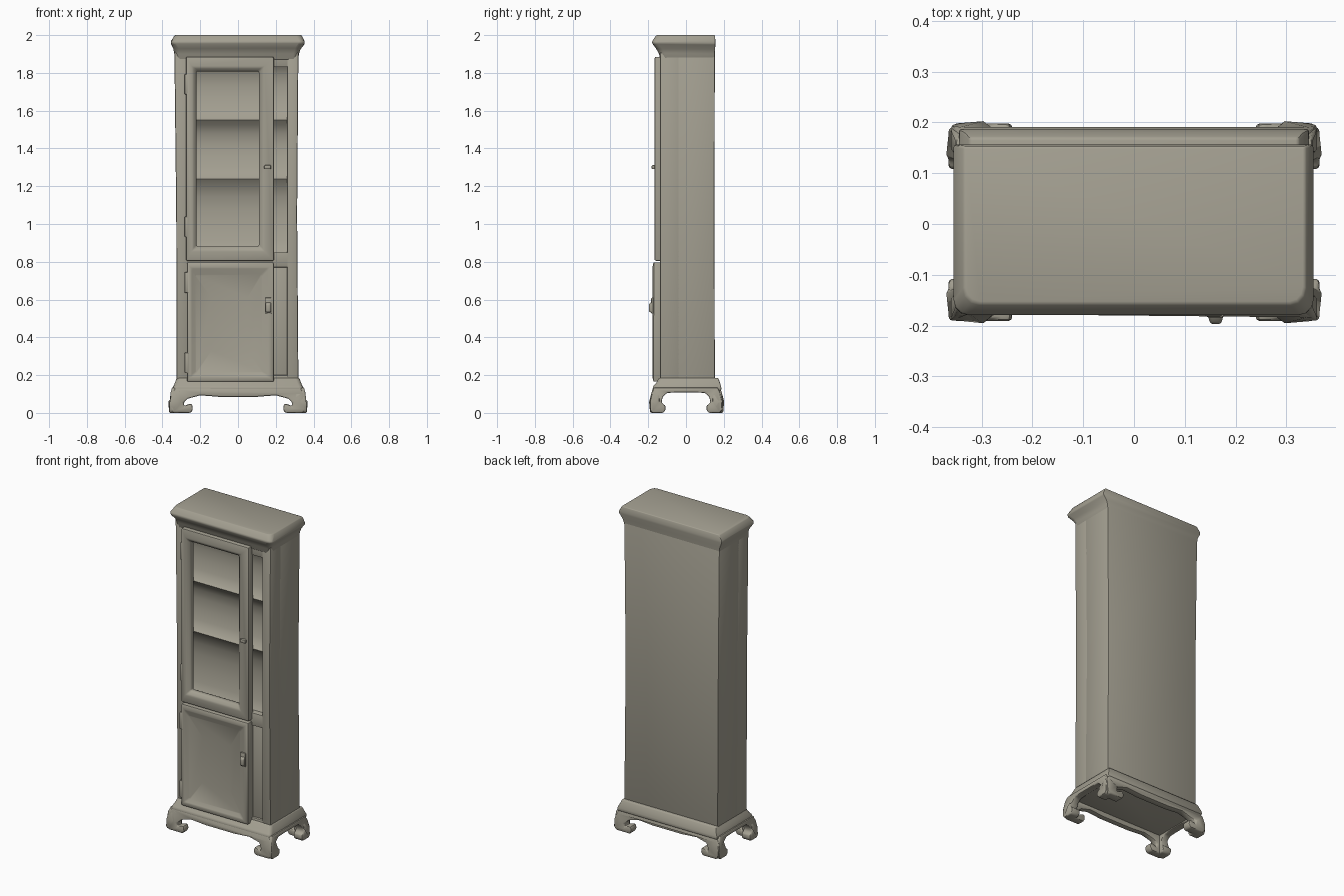
import bpy, bmesh, math

cube = bpy.data.objects.get("Cube")
if cube:
    bpy.data.objects.remove(cube, do_unlink=True)

paint = bpy.data.materials.new("warm grey")
paint.use_nodes = True
COLOUR = (0.37, 0.35, 0.285, 1)
paint.diffuse_color = COLOUR
paint.node_tree.nodes["Principled BSDF"].inputs["Base Color"].default_value = COLOUR


def finish(name, bm, bevel=0.0):
    """Round the hard edges, smooth shade and link the part."""
    bmesh.ops.recalc_face_normals(bm, faces=bm.faces[:])
    if bevel:
        hard = [e for e in bm.edges if len(e.link_faces) == 2
                and e.calc_face_angle(0) > math.radians(35)]
        bmesh.ops.bevel(bm, geom=hard, offset=bevel, segments=2,
                        profile=0.5, affect='EDGES', clamp_overlap=True)
    mesh = bpy.data.meshes.new(name)
    bm.to_mesh(mesh)
    bm.free()
    mesh.materials.append(paint)
    obj = bpy.data.objects.new(name, mesh)
    bpy.context.collection.objects.link(obj)
    bpy.ops.object.select_all(action='DESELECT')
    obj.select_set(True)
    bpy.context.view_layer.objects.active = obj
    bpy.ops.object.shade_smooth_by_angle(angle=math.radians(40))


def loft(name, rings, axis='z', loop=False, bevel=0.0, corner=0.0):
    """Skin rectangles (a0, a1, b0, b1, level) stacked along an axis.

    corner rounds the two upright front edges."""
    bm = bmesh.new()
    rows = []
    for a0, a1, b0, b1, c in rings:
        corners = [(a0, b0), (a1, b0), (a1, b1), (a0, b1)]
        rows.append([bm.verts.new((a, b, c) if axis == 'z' else (a, c, b))
                     for a, b in corners])
    pairs = list(zip(rows, rows[1:]))
    if loop:
        pairs.append((rows[-1], rows[0]))
    else:
        bm.faces.new(rows[0])
        bm.faces.new(rows[-1])
    for low, high in pairs:
        for i in range(4):
            j = (i + 1) % 4
            bm.faces.new((low[i], low[j], high[j], high[i]))
    if corner:
        bmesh.ops.recalc_face_normals(bm, faces=bm.faces[:])
        uprights = [bm.edges.get((low[i], high[i])) for low, high in pairs for i in (0, 1)]
        bmesh.ops.bevel(bm, geom=uprights, offset=corner, segments=3,
                        profile=0.5, affect='EDGES', clamp_overlap=True)
    finish(name, bm, bevel)


def box(name, x0, x1, y0, y1, z0, z1, bevel=0.006):
    loft(name, [(x0, x1, y0, y1, z0), (x0, x1, y0, y1, z1)], bevel=bevel)


def prism(name, inner, outer, bevel=0.0):
    """Join two matching outlines into a solid."""
    bm = bmesh.new()
    a = [bm.verts.new(p) for p in inner]
    b = [bm.verts.new(p) for p in outer]
    bm.faces.new(a)
    bm.faces.new(b)
    for i in range(len(a)):
        j = (i + 1) % len(a)
        bm.faces.new((a[i], a[j], b[j], b[i]))
    finish(name, bm, bevel)


# Carcass behind the face frame
loft("carcass", [(-0.325, 0.32, -0.045, 0.153, 0.15),
                 (-0.327, 0.313, -0.045, 0.15, 1.05),
                 (-0.337, 0.32, -0.045, 0.153, 1.93)], bevel=0.006)

# Face frame, stiles reaching back into the carcass
FRONT, BACK = -0.137, -0.03
loft("left_stile", [(-0.325, -0.265, FRONT, BACK, 0.15), (-0.327, -0.265, FRONT, BACK, 1.05),
                    (-0.337, -0.265, FRONT, BACK, 1.93)], bevel=0.008)
loft("right_stile", [(0.26, 0.32, FRONT, BACK, 0.15), (0.26, 0.313, FRONT, BACK, 1.05),
                     (0.26, 0.32, FRONT, BACK, 1.93)], bevel=0.008)
for name, z0, z1 in (("top_rail", 1.83, 1.93), ("middle_rail", 0.77, 0.85),
                     ("bottom_rail", 0.15, 0.2)):
    box(name, -0.28, 0.27, FRONT + 0.002, BACK, z0, z1)
box("lower_side_panel", 0.15, 0.27, -0.122, BACK, 0.18, 0.8)

# Hollow shelf bays, each a broad cove between two thin lips
outline = [(-0.035, 0.83)]
levels = [0.83, 1.235, 1.548, 1.86]
for z0, z1 in zip(levels, levels[1:]):
    h = z1 - z0
    outline += [(-0.116, z0 + 0.003), (-0.1, z0 + 0.05 * h), (-0.08, z0 + 0.2 * h),
                (-0.066, z0 + 0.4 * h), (-0.06, z0 + 0.6 * h), (-0.068, z0 + 0.78 * h),
                (-0.088, z0 + 0.92 * h), (-0.112, z1 - 0.003)]
outline.append((-0.035, 1.86))
prism("shelves", [(-0.28, y, z) for y, z in outline], [(0.27, y, z) for y, z in outline])

# Glazed upper door, an open frame with a sloping inner edge
loft("upper_door", [(-0.275, 0.19, 0.805, 1.885, -0.118),
                    (-0.275, 0.19, 0.805, 1.885, -0.166),
                    (-0.24, 0.135, 0.86, 1.83, -0.168),
                    (-0.22, 0.11, 0.882, 1.808, -0.148),
                    (-0.22, 0.11, 0.882, 1.808, -0.118)],
     axis='y', loop=True, bevel=0.007)

# Lower door with a dished panel
loft("lower_door", [(-0.27, 0.19, 0.165, 0.797, -0.118),
                    (-0.27, 0.19, 0.165, 0.797, -0.172),
                    (-0.25, 0.165, 0.19, 0.77, -0.178),
                    (-0.225, 0.128, 0.212, 0.732, -0.160),
                    (-0.14, 0.05, 0.33, 0.61, -0.146)],
     axis='y', bevel=0.007)

# Hinges and handles
for i, z in enumerate((1.74, 0.985, 0.69, 0.265)):
    y = -0.158 if z > 0.8 else -0.166
    box(f"hinge_{i + 1}", -0.284, -0.257, y - 0.008, -0.12, z - 0.055, z + 0.055, 0.008)
box("lower_handle_plate", 0.142, 0.178, -0.184, -0.17, 0.525, 0.61, 0.005)
loft("lower_handle", [(0.145, 0.176, 0.53, 0.59, -0.178), (0.15, 0.172, 0.535, 0.575, -0.197)],
     axis='y', bevel=0.006)
box("upper_handle", 0.138, 0.175, -0.182, -0.16, 1.29, 1.312, 0.006)

# Flared cornice
loft("cornice", [(-0.333, 0.318, -0.137, 0.15, 1.87),
                 (-0.337, 0.322, -0.142, 0.153, 1.90),
                 (-0.341, 0.331, -0.155, 0.154, 1.925),
                 (-0.355, 0.353, -0.178, 0.156, 1.953),
                 (-0.355, 0.353, -0.18, 0.156, 1.968),
                 (-0.335, 0.337, -0.157, 0.153, 2.0)], bevel=0.005, corner=0.028)

# Base moulding
loft("base", [(-0.335, 0.335, -0.165, 0.178, 0.115),
              (-0.345, 0.345, -0.177, 0.188, 0.12),
              (-0.343, 0.343, -0.175, 0.186, 0.14),
              (-0.333, 0.333, -0.157, 0.18, 0.16),
              (-0.324, 0.324, -0.142, 0.17, 0.186)], bevel=0.006, corner=0.02)

# Scrolled aprons with curled feet, half outlines mirrored
front_half = [(0.33, 0.135), (0.348, 0.105), (0.36, 0.06), (0.357, 0.015), (0.342, 0.0),
              (0.25, 0.0), (0.238, 0.02), (0.243, 0.048), (0.262, 0.046),
              (0.285, 0.036), (0.288, 0.055), (0.265, 0.076), (0.2, 0.093), (0.1, 0.085)]
side_half = [(0.168, 0.135), (0.18, 0.105), (0.19, 0.06), (0.189, 0.015), (0.18, 0.0),
             (0.12, 0.0), (0.108, 0.015), (0.109, 0.04), (0.122, 0.046),
             (0.13, 0.06), (0.122, 0.085), (0.1, 0.106), (0.04, 0.108)]


def apron(name, half, place, inner, outer, foot_start):
    """Apron plate whose feet kick outwards."""
    full = half + [(-u, z) for u, z in reversed(half)]

    def depth(u, z):
        return outer + (0.014 if abs(u) > foot_start and z < 0.07 else 0)
    prism(name, [place(u, inner, z) for u, z in full],
          [place(u, depth(u, z), z) for u, z in full], bevel=0.009)


for side, s, outer in (("front", -1, 0.177), ("back", 1, 0.184)):
    apron(side + "_apron", front_half, lambda u, d, z: (u, s * d, z), 0.14, outer, 0.23)
for side, s in (("left", 1), ("right", -1)):
    apron(side + "_apron", side_half, lambda u, d, z: (s * d, u, z), 0.305, 0.351, 0.1)
